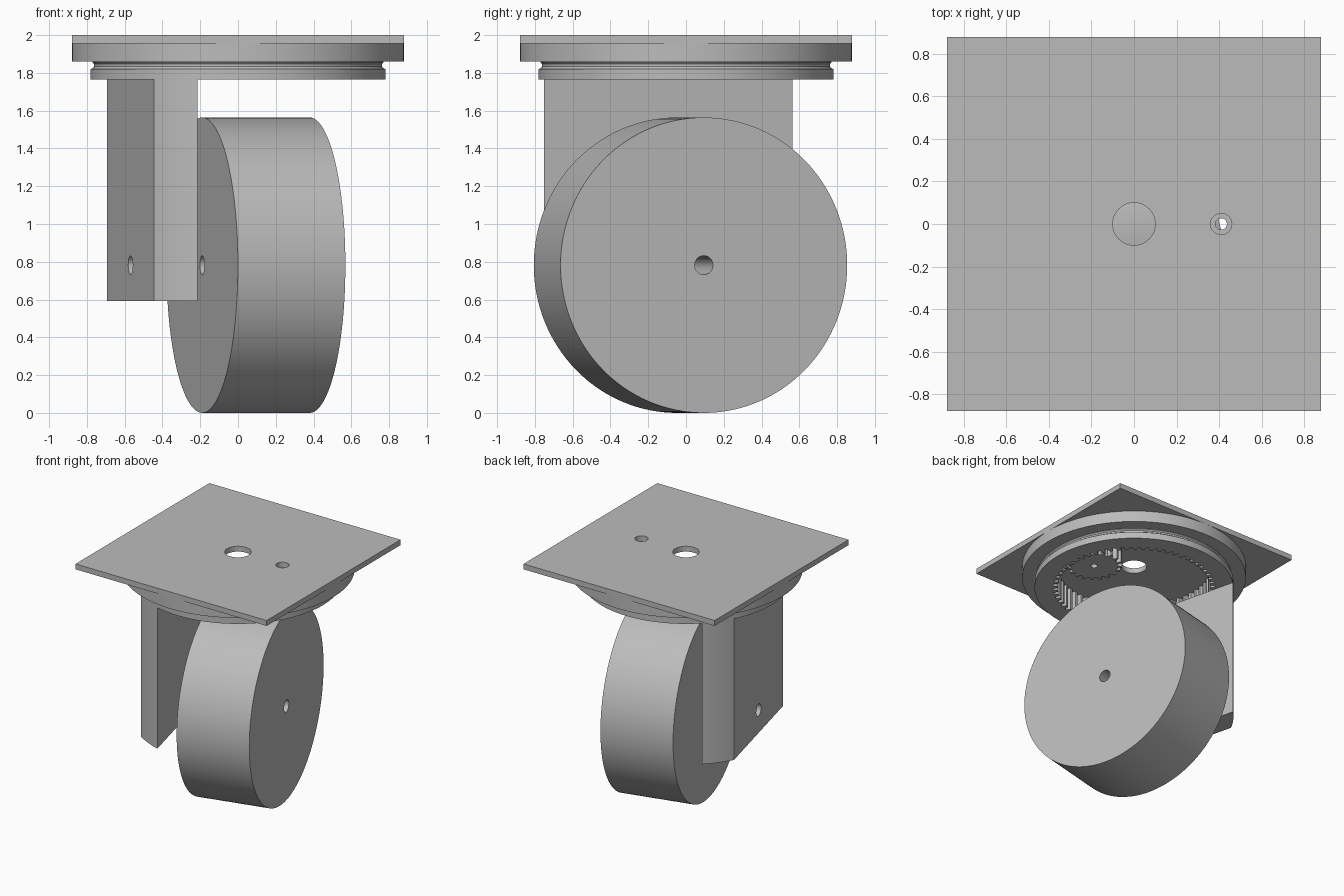
import bpy, bmesh, math
from mathutils import Matrix, Vector

cube = bpy.data.objects.get("Cube")
if cube:
    bpy.data.objects.remove(cube, do_unlink=True)

U = 0.1955                    # design module: most sizes are multiples of it
R = 4 * U                     # wheel and ring radius
SWIVEL = math.radians(14)     # fork turned about the vertical axis
RING_Z, DISC_Z, PLATE_Z, TOP = 1.765, 1.86, 1.955, 2.0
PINION_X = 0.41

grey = bpy.data.materials.new("plain grey")
grey.use_nodes = True
grey.diffuse_color = (0.5, 0.5, 0.5, 1)
grey.node_tree.nodes["Principled BSDF"].inputs["Base Color"].default_value = (0.5, 0.5, 0.5, 1)


def finish(name, bm, matrix=Matrix()):
    bmesh.ops.recalc_face_normals(bm, faces=bm.faces)
    bm.transform(matrix)
    mesh = bpy.data.meshes.new(name)
    bm.to_mesh(mesh)
    bm.free()
    mesh.materials.append(grey)
    obj = bpy.data.objects.new(name, mesh)
    bpy.context.collection.objects.link(obj)
    return obj


def prism(name, outline, z0, z1, matrix=Matrix()):
    bm = bmesh.new()
    face = bm.faces.new([bm.verts.new((x, y, z0)) for x, y in outline])
    new = bmesh.ops.extrude_face_region(bm, geom=[face])["geom"]
    verts = [v for v in new if isinstance(v, bmesh.types.BMVert)]
    bmesh.ops.translate(bm, vec=(0, 0, z1 - z0), verts=verts)
    return finish(name, bm, matrix)


def turned(name, profile, matrix=Matrix(), steps=128):
    """Spin a closed (radius, height) profile about the z axis."""
    bm = bmesh.new()
    verts = [bm.verts.new((r, 0, z)) for r, z in profile]
    edges = [bm.edges.new((a, b)) for a, b in zip(verts, verts[1:] + verts[:1])]
    bmesh.ops.spin(bm, geom=verts + edges, cent=(0, 0, 0), axis=(0, 0, 1),
                   angle=math.tau, steps=steps)
    bmesh.ops.remove_doubles(bm, verts=bm.verts, dist=1e-5)
    return finish(name, bm, matrix)


def circle(radius, cx=0, n=48):
    return [(cx + radius * math.cos(math.tau * i / n), radius * math.sin(math.tau * i / n))
            for i in range(n)]


def gear(teeth, root, tip, root_width, tip_width):
    """Outline with one tooth centred on +x; widths are fractions of the pitch."""
    pts = []
    for i in range(teeth):
        for r, w in ((root, -root_width), (tip, -tip_width), (tip, tip_width), (root, root_width)):
            a = math.tau * (i + w / 2) / teeth
            pts.append((r * math.cos(a), r * math.sin(a)))
    return pts


def cut(target, cutter):
    mod = target.modifiers.new("cut", 'BOOLEAN')
    mod.operation, mod.solver, mod.object = 'DIFFERENCE', 'EXACT', cutter
    bpy.context.view_layer.update()
    result = bpy.data.meshes.new_from_object(
        target.evaluated_get(bpy.context.evaluated_depsgraph_get()))
    target.modifiers.clear()
    target.data = result


swivel = Matrix.Rotation(SWIVEL, 4, 'Z')
axle = Matrix.Translation((0, 0, R)) @ swivel @ Matrix.Rotation(math.pi / 2, 4, 'Y')

# Square mounting plate with a central hole and a drive shaft hole
half = 4.5 * U
plate = prism("mounting_plate", [(-half, -half), (half, -half), (half, half), (-half, half)],
              PLATE_Z, TOP)
# Round housing under the plate, and the swivel ring with its concave groove
disc = prism("housing_disc", circle(half, n=128), DISC_Z, PLATE_Z)
ring_profile = [(0.4, RING_Z), (R, RING_Z), (R, 1.82), (0.77, 1.824), (0.762, 1.834),
                (0.762, 1.846), (0.77, 1.856), (0.77, DISC_Z), (0.4, DISC_Z)]
ring = turned("swivel_ring", ring_profile)

# Fork leg: slice of the ring's circle between two chords
arc = [math.acos(-0.5) + (math.acos(-0.75) - math.acos(-0.5)) * i / 8 for i in range(9)]
arc += [math.tau - a for a in reversed(arc)]
leg = prism("fork_leg", [(R * math.cos(a), R * math.sin(a)) for a in arc],
            RING_Z - 6 * U, RING_Z, swivel)

# Cutters for the plate holes, the internal gear and the axle hole
cutters = [prism("centre_cutter", circle(0.1), 1.9, 2.1),
           prism("shaft_cutter", circle(0.05, PINION_X), 1.9, 2.1),
           prism("gear_cutter", gear(60, 0.6, 0.637, 0.6, 0.35), 1.7, 2.05),
           prism("axle_cutter", circle(0.05), -R, 0, axle)]
for target, cutter in zip((plate, plate, disc, ring, leg),
                          (cutters[0], cutters[1], cutters[2], cutters[2], cutters[3])):
    cut(target, cutter)

# Drive pinion meshing with the internal gear
pinion = prism("drive_pinion", gear(20, 0.185, 0.22, 0.5, 0.25), 1.81, PLATE_Z,
               Matrix.Translation((PINION_X, 0, 0)))
cutters.append(prism("bore_cutter", circle(0.027, PINION_X), 1.7, 2.1))
cut(pinion, cutters[-1])

# Wheel with an axle bore
wheel = turned("wheel", [(0.05, -U), (R, -U), (R, 2 * U), (0.05, 2 * U)], axle)

for cutter in cutters:
    bpy.data.objects.remove(cutter, do_unlink=True)

# Smooth the round faces and keep every hard edge
bpy.ops.object.select_all(action='DESELECT')
for obj in (plate, disc, ring, leg, pinion, wheel):
    obj.select_set(True)
bpy.context.view_layer.objects.active = wheel
bpy.ops.object.shade_smooth_by_angle(angle=math.radians(25))
